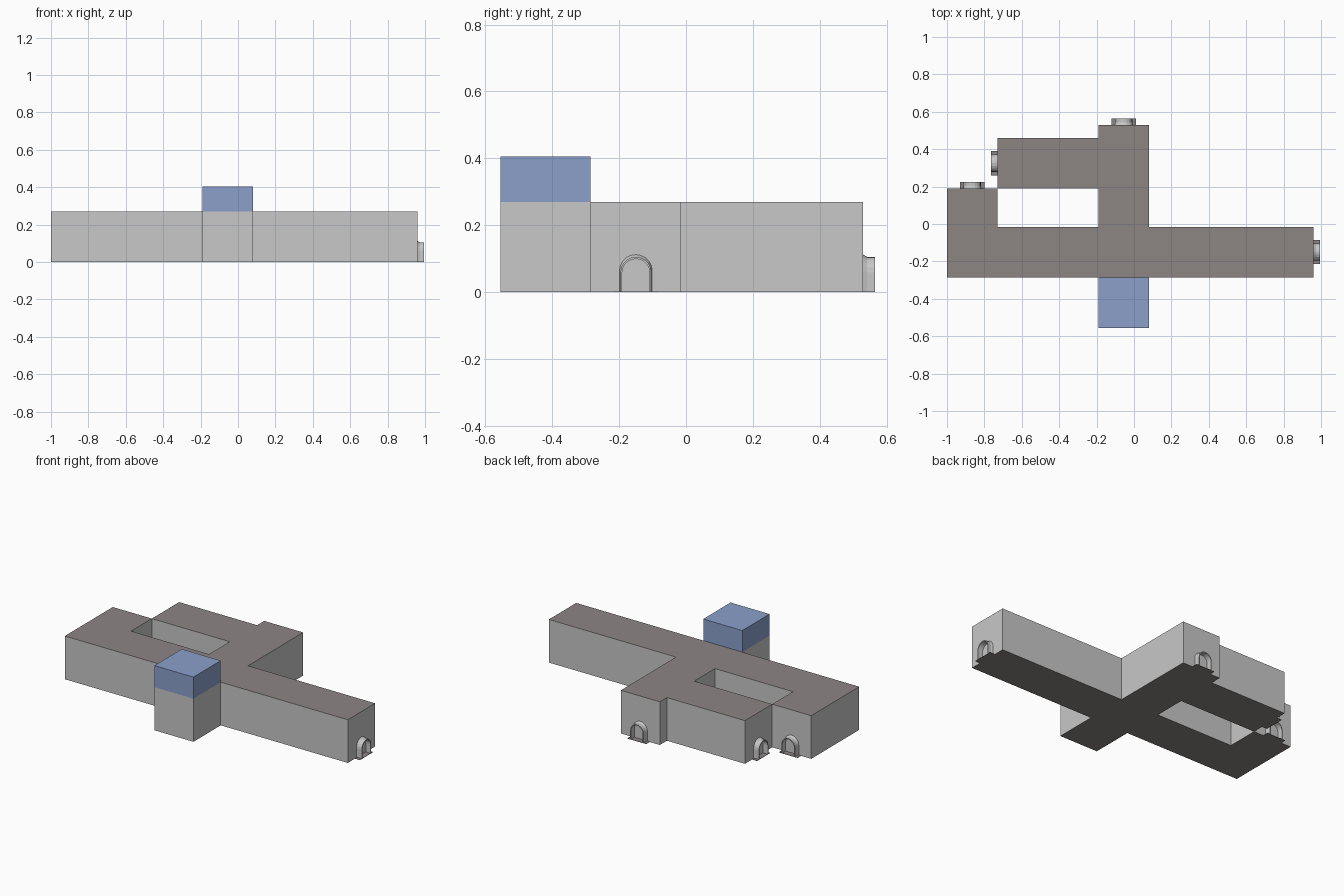
import bpy, bmesh, math
from mathutils import Matrix

if "Cube" in bpy.data.objects:
    bpy.data.objects.remove(bpy.data.objects["Cube"])

H = 0.27  # corridor height


def material(name, rgb):
    m = bpy.data.materials.new(name)
    m.diffuse_color = (*rgb, 1)
    m.use_nodes = True
    m.node_tree.nodes["Principled BSDF"].inputs["Base Color"].default_value = m.diffuse_color
    return m


WALL = material("wall grey", (0.578, 0.578, 0.578))
ROOF = material("roof warm grey", (0.262, 0.238, 0.231))
BLUE = material("tower blue", (0.258, 0.352, 0.597))


def finish(bm, name, mats):
    mesh = bpy.data.meshes.new(name)
    bm.to_mesh(mesh)
    bm.free()
    for m in mats:
        mesh.materials.append(m)
    ob = bpy.data.objects.new(name, mesh)
    bpy.context.collection.objects.link(ob)
    return ob


# Corridors: footprint rectangles (x0, x1, y0, y1) merged on a grid of cells
rects = [(-1, 0.96, -0.285, -0.015),     # long corridor
         (-1, -0.73, -0.015, 0.19),      # left stub
         (-0.19, 0.08, -0.555, 0.53),    # cross corridor
         (-0.73, -0.19, 0.19, 0.46)]     # back-left branch
xs = sorted({v for r in rects for v in r[:2]})
ys = sorted({v for r in rects for v in r[2:]})


def filled(i, j):
    if not (0 <= i < len(xs) - 1 and 0 <= j < len(ys) - 1):
        return False
    cx, cy = (xs[i] + xs[i + 1]) / 2, (ys[j] + ys[j + 1]) / 2
    return any(a < cx < b and c < cy < d for a, b, c, d in rects)


bm = bmesh.new()


def face(points, mat):
    bm.faces.new([bm.verts.new(p) for p in points]).material_index = mat


for i in range(len(xs) - 1):
    for j in range(len(ys) - 1):
        if not filled(i, j):
            continue
        c = [(xs[i], ys[j]), (xs[i + 1], ys[j]),
             (xs[i + 1], ys[j + 1]), (xs[i], ys[j + 1])]
        face([(x, y, 0) for x, y in reversed(c)], 1)
        if j > 0:                         # the front stub carries the tower
            face([(x, y, H) for x, y in c], 1)
        for k, (di, dj) in enumerate([(0, -1), (1, 0), (0, 1), (-1, 0)]):
            if not filled(i + di, j + dj):
                a, b = c[k], c[(k + 1) % 4]
                face([(*a, 0), (*b, 0), (*b, H), (*a, H)], 0)
bmesh.ops.remove_doubles(bm, verts=bm.verts, dist=1e-5)
finish(bm, "corridors", [WALL, ROOF])

# Blue tower block on the front stub
bm = bmesh.new()
bmesh.ops.create_cube(bm, size=1, matrix=Matrix.Translation((-0.055, -0.42, 0.3375))
                      @ Matrix.Diagonal((0.27, 0.27, 0.135, 1)))
bm.faces.ensure_lookup_table()
bmesh.ops.delete(bm, geom=[f for f in bm.faces if f.normal.z < -0.5], context='FACES')
finish(bm, "tower_block", [BLUE])


# Arched doorway, pointing along local +x from the wall
def arch(x, r, top):
    spring = top - r
    n = 10
    pts = [(x, -r, 0)]
    pts += [(x, -r * math.cos(math.pi * k / n), spring + r * math.sin(math.pi * k / n))
            for k in range(n + 1)]
    return pts + [(x, r, 0)]


def doorway(name, loc, angle):
    bm = bmesh.new()
    rings = [arch(0, 0.049, 0.112), arch(0.012, 0.046, 0.105), arch(0.035, 0.046, 0.105),
             arch(0.035, 0.041, 0.099), arch(0.001, 0.041, 0.099)]
    rows = [[bm.verts.new(p) for p in ring] for ring in rings]
    for a, b in zip(rows, rows[1:]):
        for k in range(len(a) - 1):
            bm.faces.new((a[k], b[k], b[k + 1], a[k + 1]))
    bm.faces.new(rows[-1])                # door panel
    bmesh.ops.recalc_face_normals(bm, faces=bm.faces)
    # threshold slab
    res = bmesh.ops.create_cube(bm, size=1, matrix=Matrix.Translation((0.0175, 0, 0.001))
                                @ Matrix.Diagonal((0.035, 0.13, 0.002, 1)))
    for f in {f for v in res["verts"] for f in v.link_faces}:
        f.material_index = 1
    ob = finish(bm, name, [WALL, ROOF])
    ob.location = loc
    ob.rotation_euler.z = angle


doorway("right_door", (0.96, -0.15, 0), 0)
doorway("back_door", (-0.055, 0.53, 0), math.pi / 2)
doorway("left_stub_door", (-0.865, 0.19, 0), math.pi / 2)
doorway("branch_door", (-0.73, 0.325, 0), math.pi)
